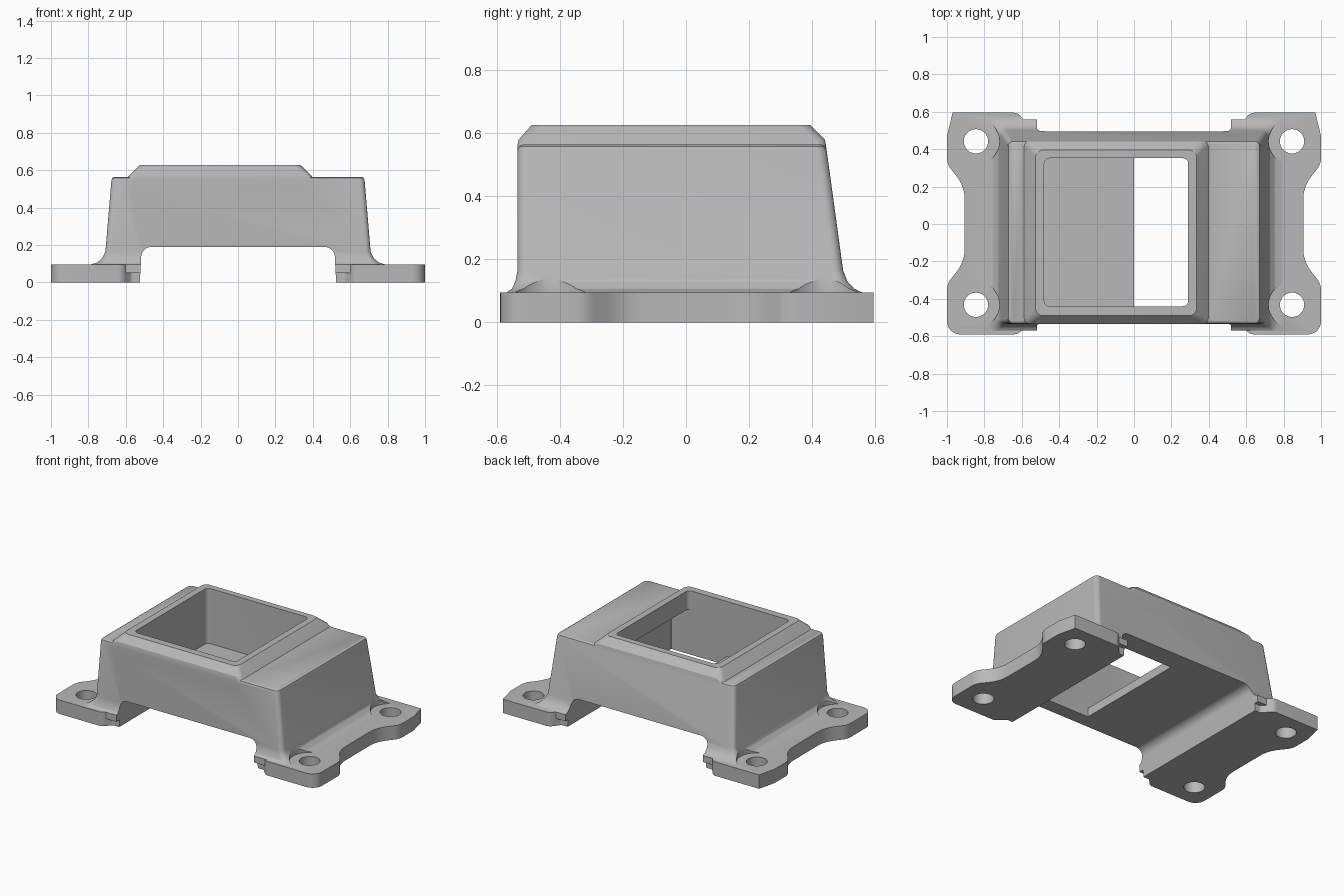
import bpy, bmesh, math
from mathutils import Vector

if "Cube" in bpy.data.objects:
    bpy.data.objects.remove(bpy.data.objects["Cube"], do_unlink=True)

grey = bpy.data.materials.new("plain_grey")
grey.use_nodes = True
grey.diffuse_color = (0.48, 0.48, 0.48, 1)
grey.node_tree.nodes["Principled BSDF"].inputs["Base Color"].default_value = (0.48, 0.48, 0.48, 1)


def rounded(points, steps=8):
    """Outline of (x, y, radius) corners turned into a list of (x, y) points."""
    out = []
    for i, (x, y, r) in enumerate(points):
        p = Vector((x, y))
        if r == 0:
            out.append(p)
            continue
        a = (Vector(points[i - 1][:2]) - p).normalized()
        b = (Vector(points[(i + 1) % len(points)][:2]) - p).normalized()
        half = a.angle(b) / 2
        centre = p + (a + b).normalized() * (r / math.sin(half))
        start = p + a * (r / math.tan(half)) - centre
        end = p + b * (r / math.tan(half)) - centre
        turn = start.angle_signed(end)
        for k in range(steps + 1):
            t = -turn * k / steps
            c, s = math.cos(t), math.sin(t)
            out.append(centre + Vector((start.x * c - start.y * s, start.x * s + start.y * c)))
    return out


def box_outline(x0, x1, y0, y1, r):
    return rounded([(x0, y0, r), (x1, y0, r), (x1, y1, r), (x0, y1, r)])


def loft(name, sections):
    """Solid through a stack of 3D rings with equal point counts."""
    bm = bmesh.new()
    rings = [[bm.verts.new(p) for p in ring] for ring in sections]
    n = len(rings[0])
    for low, high in zip(rings, rings[1:]):
        for i in range(n):
            j = (i + 1) % n
            bm.faces.new((low[i], low[j], high[j], high[i]))
    bm.faces.new(rings[0][::-1])
    bm.faces.new(rings[-1])
    bmesh.ops.recalc_face_normals(bm, faces=bm.faces)
    mesh = bpy.data.meshes.new(name)
    bm.to_mesh(mesh)
    bm.free()
    mesh.materials.append(grey)
    obj = bpy.data.objects.new(name, mesh)
    bpy.context.collection.objects.link(obj)
    return obj


def prism(name, outline, z0, z1):
    return loft(name, [[(p[0], p[1], z) for p in outline] for z in (z0, z1)])


def disc(name, x, y, r, z0, z1):
    ring = [(x + r * math.cos(k * math.tau / 48), y + r * math.sin(k * math.tau / 48)) for k in range(48)]
    return prism(name, ring, z0, z1)


def combine(target, other, operation):
    mod = target.modifiers.new("combine", "BOOLEAN")
    mod.operation, mod.object, mod.solver = operation, other, "EXACT"
    bpy.context.view_layer.objects.active = target
    bpy.ops.object.modifier_apply(modifier=mod.name)
    bpy.data.objects.remove(other, do_unlink=True)


# Main tapered shell with a flared foot: z, half width, front y, back y, corner radius
shell = [(0.05, 0.79, -0.57, 0.56, 0.05), (0.095, 0.79, -0.57, 0.56, 0.05),
         (0.107, 0.752, -0.553, 0.534, 0.04), (0.13, 0.726, -0.542, 0.513, 0.035),
         (0.165, 0.709, -0.535, 0.499, 0.03), (0.545, 0.677, -0.535, 0.447, 0.03),
         (0.559, 0.672, -0.53, 0.441, 0.028), (0.565, 0.66, -0.518, 0.43, 0.02)]
housing = loft("housing", [[(p.x, p.y, z) for p in box_outline(-w, w, f, b, r)]
                           for z, w, f, b, r in shell])

# Raised bevelled rim around the pocket
rim = [(0.5, -0.6, 0.41, -0.535, 0.453, 0.03), (0.565, -0.587, 0.397, -0.535, 0.444, 0.03),
       (0.58, -0.573, 0.383, -0.532, 0.441, 0.03), (0.627, -0.527, 0.335, -0.49, 0.395, 0.04)]
combine(housing, loft("raised_rim", [[(p.x, p.y, z) for p in box_outline(x0, x1, y0, y1, r)]
                                     for z, x0, x1, y0, y1, r in rim]), "UNION")

# Scalloped mounting flanges, mirrored left and right
flange = rounded([(0.5, -0.535, 0), (0.57, -0.535, 0.03), (0.62, -0.59, 0.05), (1, -0.59, 0.07),
                  (1, -0.32, 0.1), (0.905, -0.2, 0.2), (0.905, 0.2, 0.2), (1, 0.32, 0.1),
                  (1, 0.47, 0), (0.97, 0.595, 0), (0.62, 0.595, 0.05), (0.57, 0.53, 0.03), (0.5, 0.53, 0)])
for side in (-1, 1):
    combine(housing, prism("flange", [(side * p.x, p.y) for p in flange], 0, 0.095), "UNION")

# Open channel underneath, with rounded upper corners
arch = rounded([(-0.53, -0.1, 0), (0.53, -0.1, 0), (0.515, 0.19, 0.055), (-0.515, 0.19, 0.055)])
combine(housing, loft("channel_cutter", [[(p.x, y, p.y) for p in arch] for y in (-1, 1)]), "DIFFERENCE")

# Pocket, and the floor opening in its left half
combine(housing, prism("pocket_cutter", box_outline(-0.48, 0.29, -0.44, 0.352, 0.03), 0.25, 0.9), "DIFFERENCE")
combine(housing, prism("opening_cutter", box_outline(0, 0.42, -0.44, 0.352, 0.002), 0.1, 0.5), "DIFFERENCE")

# Screw holes with round clearances cut into the flared foot
for x in (-0.845, 0.845):
    for y in (-0.432, 0.442):
        combine(housing, disc("clearance_cutter", x, y, 0.125, 0.0955, 0.4), "DIFFERENCE")
        combine(housing, disc("hole_cutter", x, y, 0.065, -0.1, 0.3), "DIFFERENCE")

bpy.ops.object.select_all(action="DESELECT")
housing.select_set(True)
bpy.context.view_layer.objects.active = housing
bpy.ops.object.shade_smooth_by_angle(angle=math.radians(28))
